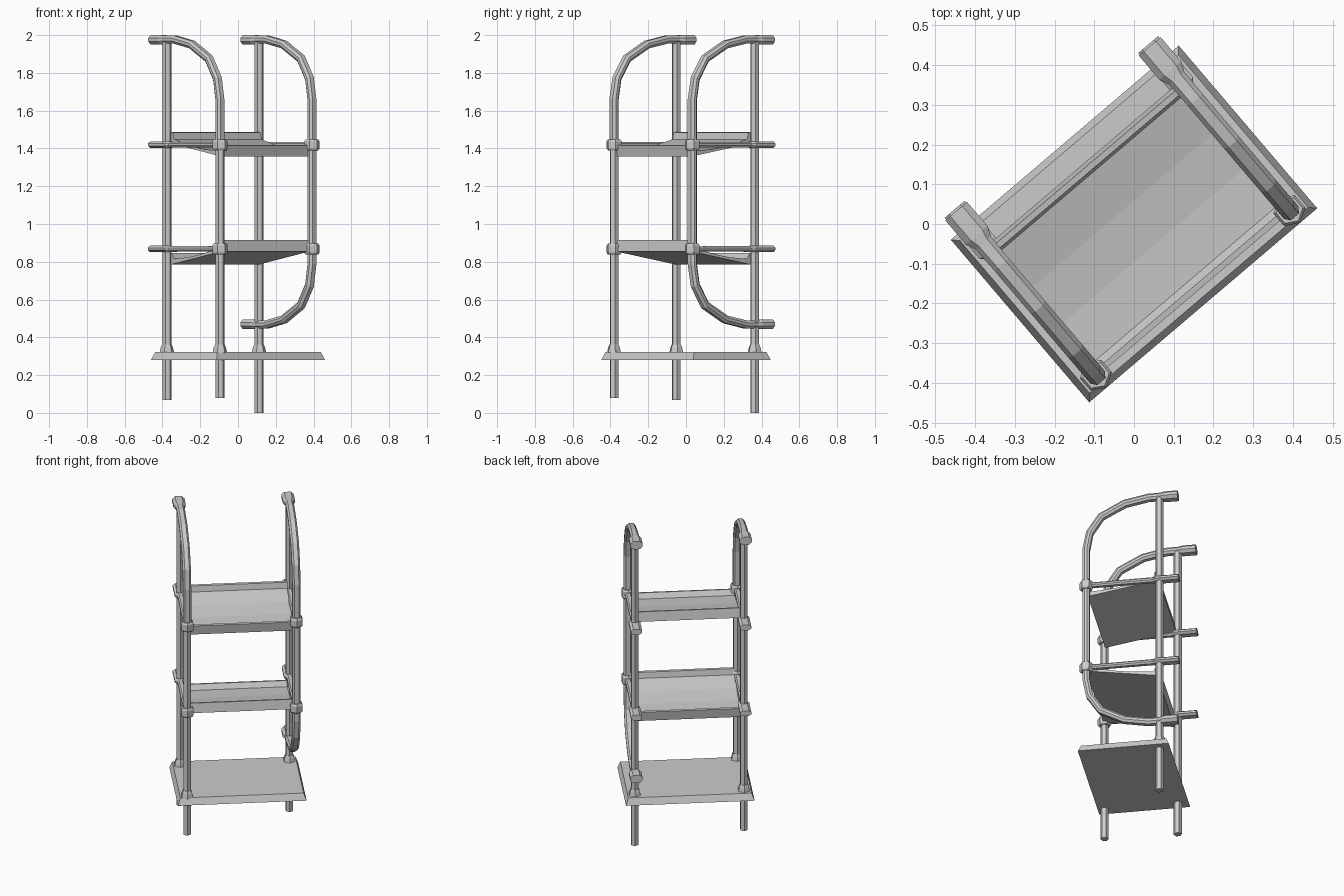
import bpy, bmesh, math
from mathutils import Vector, Matrix

if "Cube" in bpy.data.objects:
    bpy.data.objects.remove(bpy.data.objects["Cube"])

# The whole rack is modelled along its own axes (u = width, v = depth), turned 40.4 degrees
TURN = Matrix.Rotation(math.radians(40.4), 4, 'Z')
U, VF, VB = 0.32, -0.228, 0.205


def finish(name, bm):
    bmesh.ops.recalc_face_normals(bm, faces=bm.faces)
    me = bpy.data.meshes.new(name)
    bm.to_mesh(me)
    bm.free()
    ob = bpy.data.objects.new(name, me)
    ob.matrix_world = TURN
    bpy.context.collection.objects.link(ob)
    return ob


def loft(name, rings):
    bm = bmesh.new()
    rows = [[bm.verts.new(p) for p in r] for r in rings]
    for a, b in zip(rows, rows[1:]):
        for i in range(len(a)):
            j = (i + 1) % len(a)
            bm.faces.new((a[i], a[j], b[j], b[i]))
    bm.faces.new(rows[0])
    bm.faces.new(rows[-1])
    return finish(name, bm)


def column(name, u, v, levels, sides=6):
    """Upright prism: levels are (z, radius)."""
    ang = [2 * math.pi * (i + 0.5) / sides for i in range(sides)]
    return loft(name, [[(u + r * math.cos(a), v + r * math.sin(a), z) for a in ang]
                       for z, r in levels])


def sweep(name, u, path):
    """Chamfered bar in the depth plane: path is (v, z, half width, half thickness)."""
    rings = []
    for i, (v, z, w, t) in enumerate(path):
        a, b = path[max(i - 1, 0)], path[min(i + 1, len(path) - 1)]
        d = Vector((b[0] - a[0], b[1] - a[1])).normalized()
        n = Vector((-d.y, d.x))
        section = [(-1, -.35), (-.55, -1), (.55, -1), (1, -.35),
                   (1, .35), (.55, 1), (-.55, 1), (-1, .35)]
        rings.append([(u + x * w, v + n.x * y * t, z + n.y * y * t) for x, y in section])
    return loft(name, rings)


# base shelf with bevelled rim
loft("base_shelf", [[(x * s, y * t, z) for x, y in ((-1, -1), (1, -1), (1, 1), (-1, 1))]
                    for s, t, z in ((.377, .269, .28), (.361, .252, .322))])

# straight posts: two at the back, one at the front left
column("back_post_left", -U, VB, [(.068, .024), (1.97, .024)])
column("back_post_right", U, VB, [(0, .024), (1.97, .024)])
column("front_post_left", -U, VF, [(.078, .024), (1.42, .024)])
for n, u, v in (("back_left", -U, VB), ("back_right", U, VB), ("front_left", -U, VF)):
    column("foot_collar_" + n, u, v, [(.318, .039), (.345, .033), (.362, .026)])

# hooped handles, with a flared grip on the end
bend = [(VF, 1.66), (-.208, 1.77), (-.14, 1.875), (0, 1.95), (.14, 1.977)]
grip = [(.21, 1.977, .025, .021), (.235, 1.975, .036, .025), (.315, 1.975, .036, .025)]
hoop = [(v, z, .024, .021) for v, z in bend] + grip
lower = [(v, 2.445 - z, w, t) for v, z, w, t in reversed(hoop)]
sweep("handle_left", -U, [(VF, 1.40, .024, .021)] + hoop)
sweep("handle_right", U, lower + hoop)

for tag, z, tilt in (("lower", .868, -1), ("upper", 1.42, 1)):
    for side, u in (("left", -U), ("right", U)):
        # side rails running past the back posts, clamps on the front ones
        sweep(f"{tag}_rail_{side}", u, [(VF, z, .018, .014), (.17, z, .018, .015),
                                        (.185, z, .033, .017), (.321, z, .033, .017)])
        column(f"{tag}_clamp_{side}", u, VF,
               [(z - .03, .034), (z - .02, .041), (z + .018, .041), (z + .028, .034)])

    # tilted tray: lipped channel profile extruded across the width
    profile = [(-.213, -.03), (.213, -.03), (.213, .03), (.198, .03), (.185, -.004),
               (.06, -.016), (-.06, -.016), (-.185, -.004), (-.198, .03), (-.213, .03)]
    a = math.radians(9.5) * tilt
    c, s = math.cos(a), math.sin(a)
    zc = 1.422 if tilt > 0 else .85
    loft(f"{tag}_tray", [[(u, -.017 + v * c - h * s, zc + v * s + h * c) for v, h in profile]
                         for u in (-.305, .305)])
